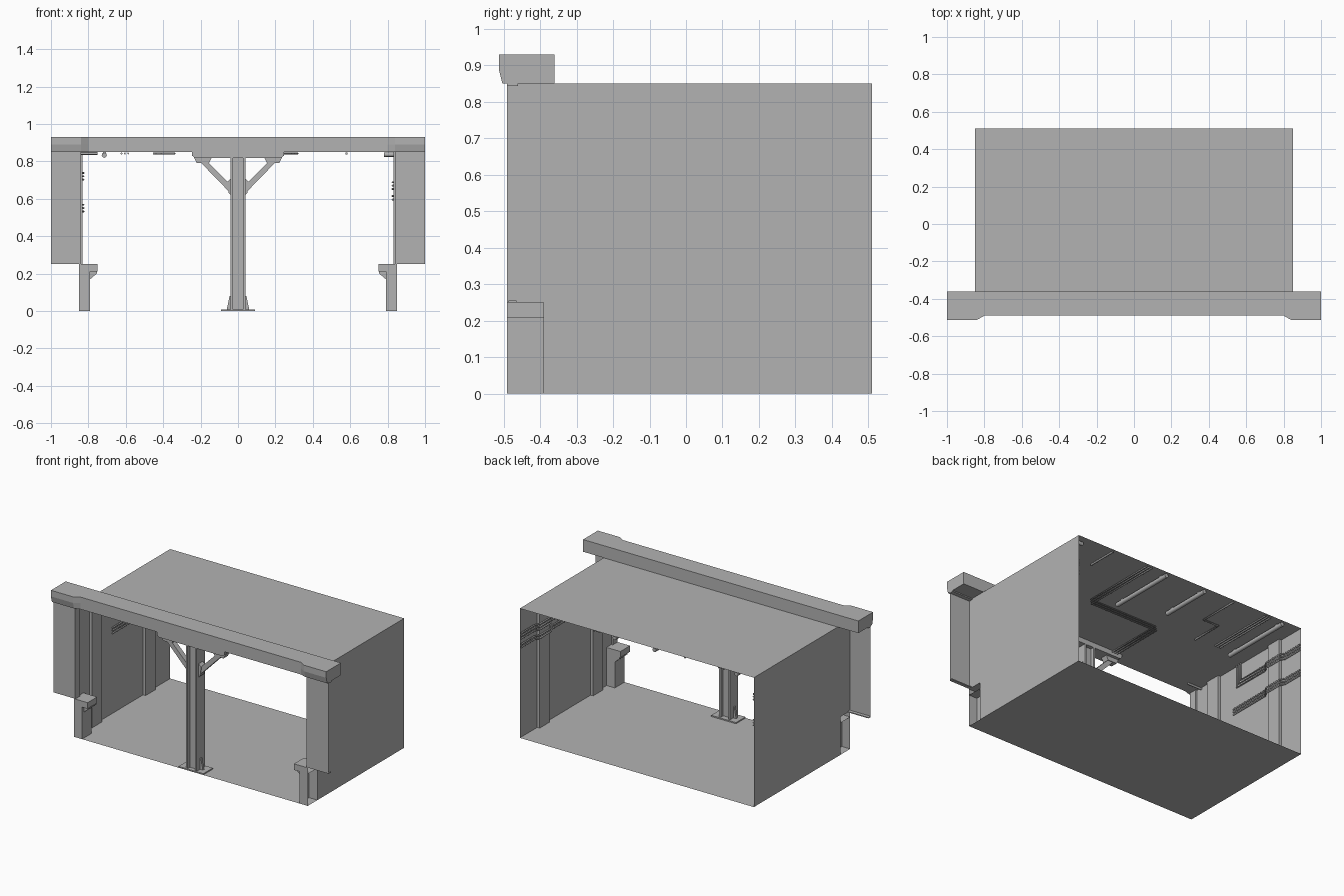
import bpy, bmesh
from mathutils import Vector

old = bpy.data.objects.get("Cube")
if old:
    bpy.data.objects.remove(old, do_unlink=True)

GREY = (0.45, 0.45, 0.45, 1)
mat = bpy.data.materials.new("plain grey")
mat.use_nodes = True
mat.diffuse_color = GREY
mat.node_tree.nodes["Principled BSDF"].inputs["Base Color"].default_value = GREY


def add(name, data):
    ob = bpy.data.objects.new(name, data)
    bpy.context.collection.objects.link(ob)
    data.materials.append(mat)
    return ob


def prism(name, pts, axis, a, b, open_sides=()):
    """Extrude a 2D outline along an axis; drop faces facing any open side."""
    def place(p, d):
        v = list(p)
        v.insert(axis, d)
        return v
    bm = bmesh.new()
    base = bm.faces.new([bm.verts.new(place(p, a)) for p in pts])
    out = bmesh.ops.extrude_face_region(bm, geom=[base])["geom"]
    for v in out:
        if isinstance(v, bmesh.types.BMVert):
            v.co[axis] = b
    bmesh.ops.recalc_face_normals(bm, faces=bm.faces)
    bm.normal_update()
    gone = [f for f in bm.faces if any(f.normal.dot(Vector(d)) > 0.9 for d in open_sides)]
    bmesh.ops.delete(bm, geom=gone, context="FACES")
    me = bpy.data.meshes.new(name)
    bm.to_mesh(me)
    bm.free()
    return add(name, me)


def box(name, x, y, z, open_sides=()):
    outline = [(x[0], y[0]), (x[1], y[0]), (x[1], y[1]), (x[0], y[1])]
    return prism(name, outline, 2, z[0], z[1], open_sides)


def pipe(name, path, r=0.005):
    cu = bpy.data.curves.new(name, "CURVE")
    cu.dimensions = "3D"
    cu.bevel_depth = r
    cu.bevel_resolution = 2
    cu.use_fill_caps = True
    sp = cu.splines.new("POLY")
    sp.points.add(len(path) - 1)
    for p, co in zip(sp.points, path):
        p.co = (*co, 1)
    return add(name, cu)


def sheet(name, corners):
    me = bpy.data.meshes.new(name)
    me.from_pydata(corners, [], [range(len(corners))])
    return add(name, me)


W, F, B, H = 0.85, -0.49, 0.51, 0.85

# Open-ended shell
for name, z in (("floor", 0), ("ceiling", H)):
    sheet(name, [(-W, F, z), (W, F, z), (W, B, z), (-W, B, z)])

for s, side in ((1, "left"), (-1, "right")):
    def sx(a, b):
        return sorted((s * a, s * b))

    # Side wall, notched around the low pier
    sheet(side + "_wall", [(s * W, y, z) for y, z in
          ((-0.39, 0), (B, 0), (B, H), (F, H), (F, 0.25), (-0.39, 0.25))])

    # Front wing panel with bottom lip
    sheet(side + "_wing_panel", [(s * x, -0.487, z) for x, z in
          ((0.84, 0.25), (1, 0.25), (1, H), (0.84, H))])
    box(side + "_wing_lip", sx(0.85, 1), (-0.487, -0.465), (0.25, 0.256))
    box(side + "_wing_top", sx(0.85, 1), (F, -0.46), (0.843, H))

    # Pier, hollow towards the outside, with overhanging cap
    out = [(s, 0, 0)]
    box(side + "_pier", sx(0.79, W), (F, -0.39), (0, 0.21), out + [(0, 0, 1), (0, 0, -1)])
    box(side + "_pier_cap", sx(0.75, W), (F, -0.39), (0.21, 0.25), out)
    prism(side + "_pier_corbel", [(s * 0.755, 0.21), (s * 0.755, 0.2),
          (s * 0.79, 0.17), (s * 0.79, 0.21)], 1, -0.47, -0.39)

    # Pilasters on the inner wall
    box(side + "_front_jamb", sx(0.84, W), (F, -0.44), (0.25, H))
    for label, y in (("front", -0.275), ("rear", 0.28)):
        box(side + "_" + label + "_pilaster", sx(0.832, W), (y - 0.05, y + 0.05), (0, H))

    # Post bracing
    prism(side + "_brace", [(s * 0.05, 0.64), (s * 0.05, 0.685), (s * 0.175, 0.81),
          (s * 0.215, 0.81)], 1, -0.46, -0.425)
    prism(side + "_brace_foot", [(s * 0.035, 0.615), (s * 0.05, 0.63), (s * 0.058, 0.69),
          (s * 0.035, 0.71)], 1, -0.465, -0.42)
    prism(side + "_brace_head", [(s * 0.14, 0.82), (s * 0.155, 0.79), (s * 0.22, 0.79),
          (s * 0.235, 0.82)], 1, -0.465, -0.42)

# Lintel with protruding ends, tapered under the ends
half = [(1, -0.36), (1, -0.513), (0.84, -0.513), (0.8, F)]
plan = half + [(-x, y) for x, y in reversed(half)]
lintel = prism("lintel", plan, 2, 0.89, 0.93, [(0, 0, -1)])
lower = prism("lintel_lower", plan, 2, H, 0.89, [(0, 0, 1)])
for v in lower.data.vertices:
    if v.co.z < 0.87 and v.co.y < -0.5:
        v.co.y += 0.01
prism("lintel_centre_drop", [(-0.245, H), (-0.245, 0.83), (-0.23, 0.818), (0.23, 0.818),
      (0.245, 0.83), (0.245, H)], 1, F, -0.40)

# Centre post: H-shaped column on a base plate
for label, x in (("right", -0.033), ("left", 0.033)):
    box("post_" + label + "_flange", (x - 0.006, x + 0.006), (-0.485, -0.4), (0, 0.82))
box("post_web", (-0.03, 0.03), (-0.46, -0.425), (0, 0.82))
box("post_base_plate", (-0.09, 0.09), (-0.488, -0.39), (0, 0.008))
for s in (1, -1):
    prism("post_gusset", [(s * 0.039, 0.008), (s * 0.06, 0.008), (s * 0.045, 0.08),
          (s * 0.039, 0.08)], 1, -0.45, -0.435)

# Ceiling tubes
for x, y in ((0.17, 0.05), (-0.12, 0.16), (-0.715, 0.02)):
    pipe("ceiling_tube", [(x, y, 0.833), (x, 0.5, 0.833)], 0.014)
    for t in (y + 0.05, 0.45):
        box("tube_clip", (x - 0.008, x + 0.008), (t - 0.01, t + 0.01), (0.835, H))

# Ceiling conduits
Z = 0.842
pipe("jogged_conduit", [(-0.45, 0.02, Z), (-0.45, 0.23, Z), (-0.34, 0.23, Z), (-0.34, 0.5, Z)], 0.006)
pipe("short_conduit", [(0.58, 0.3, Z), (0.58, 0.5, Z)], 0.006)
pipe("left_corner_tube", [(0.78, 0.46, 0.836), (W, 0.46, 0.836)], 0.012)
pipe("right_corner_tube", [(-0.75, -0.4, Z), (-W, -0.4, Z)], 0.007)
for i in (-1, 0, 1):
    d = i * 0.018
    pipe("straight_conduit", [(-0.605 + d, 0.04, Z), (-0.605 + d, 0.5, Z)])
    pipe("routed_conduit", [(0.3 + d, 0.5, Z), (0.3 + d, -0.03 + d, Z),
         (-0.19 + d, -0.03 + d, Z), (-0.19 + d, -0.42, Z)])


# Wall conduits stepping over the rear pilasters
def wall_run(name, s, z, y, riser=False):
    near, far = s * 0.843, s * 0.826
    path = [(near, B - 0.005, z), (near, 0.37, z), (far, 0.34, z),
            (far, 0.22, z), (near, 0.19, z), (near, y, z)]
    if riser:
        path.append((near, y, H))
    pipe(name, path)


for i in (-1, 0, 1):
    d = i * 0.018
    wall_run("right_upper_conduit", -1, 0.72 + d, -0.05 + d, True)
    wall_run("right_lower_conduit", -1, 0.55 + d, -0.1)
    wall_run("left_upper_conduit", 1, 0.67 + d, 0.05)
for d in (-0.01, 0.01):
    wall_run("left_lower_conduit", 1, 0.605 + d, 0.05)
